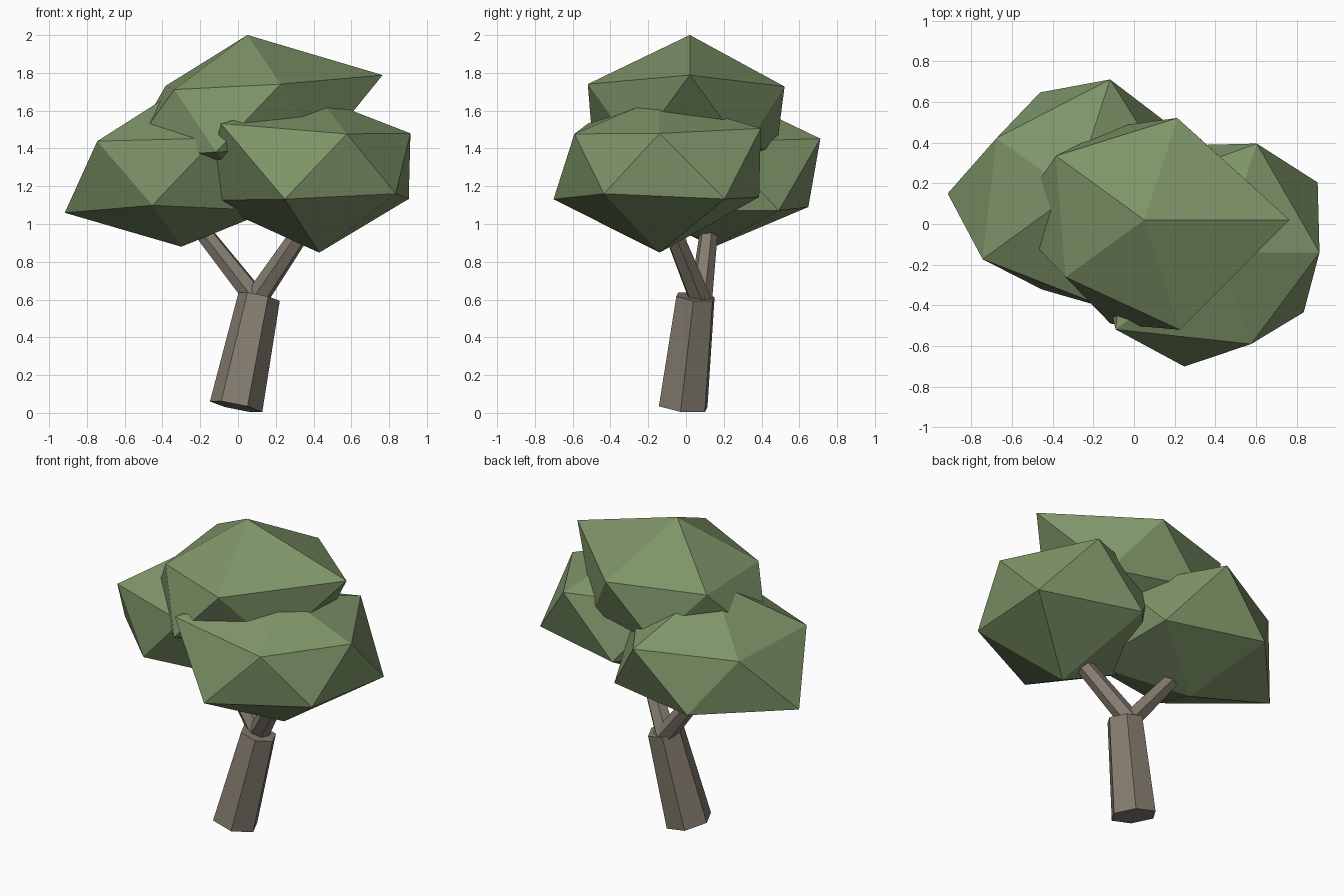
import bpy, bmesh, math
from mathutils import Vector

if "Cube" in bpy.data.objects:
    bpy.data.objects.remove(bpy.data.objects["Cube"])


def material(name, rgb):
    m = bpy.data.materials.new(name)
    m.diffuse_color = (*rgb, 1)
    m.use_nodes = True
    m.node_tree.nodes["Principled BSDF"].inputs["Base Color"].default_value = m.diffuse_color
    return m


LEAF = material("leaf_green", (0.21, 0.30, 0.14))
BARK = material("bark_brown", (0.235, 0.205, 0.162))


def finish(name, bm, mat):
    bmesh.ops.recalc_face_normals(bm, faces=bm.faces)
    mesh = bpy.data.meshes.new(name)
    bm.to_mesh(mesh)
    bm.free()
    mesh.materials.append(mat)
    obj = bpy.data.objects.new(name, mesh)
    bpy.context.collection.objects.link(obj)
    return obj


def limb(name, start, end, r1, r2, turn, sides=6):
    """Tapered, leaning prism with its end caps square to the axis."""
    start, end = Vector(start), Vector(end)
    axis = end - start
    tilt = Vector((0, 0, 1)).rotation_difference(axis.normalized())
    bm = bmesh.new()
    rings = []
    for centre, r in ((start, r1), (end, r2)):
        ring = []
        for i in range(sides):
            a = math.radians(turn) + math.tau * i / sides
            ring.append(bm.verts.new(centre + tilt @ Vector((r * math.cos(a), r * math.sin(a), 0))))
        rings.append(ring)
        bm.faces.new(ring)
    low, high = rings
    for i in range(sides):
        j = (i + 1) % sides
        bm.faces.new((low[i], low[j], high[j], high[i]))
    return finish(name, bm, BARK)


def clump(name, centre, bottom, lower, upper, top, squash=0.65):
    """Icosahedron with its own reach per corner, flattened in height.
    Corners run bottom, lower ring, upper ring, top, each ring anticlockwise."""
    bm = bmesh.new()
    bmesh.ops.create_icosphere(bm, subdivisions=1, radius=1)

    def order(v):
        if abs(v.co.z) > 0.9:
            return (round(v.co.z, 1), 0)
        return (round(v.co.z, 1), round(math.degrees(math.atan2(v.co.y, v.co.x))) % 360)

    reach = [bottom, *lower, *upper, top]
    for v, r in zip(sorted(bm.verts, key=order), reach):
        d = v.co.normalized() * r
        v.co = Vector(centre) + Vector((d.x, d.y, d.z * squash))
    return finish(name, bm, LEAF)


# Trunk and its two branches
limb("trunk", (-0.01, -0.015, 0.033), (0.112, 0.05, 0.615), 0.142, 0.112, -5)
limb("left_branch", (0.12, 0.075, 0.57), (-0.25, 0.13, 1.04), 0.062, 0.046, 20)
limb("right_branch", (0.08, 0.085, 0.58), (0.37, -0.09, 1.01), 0.064, 0.05, 10)

# Three overlapping leaf clumps
clump("top_leaves", (0.05, 0.02, 1.556), 0.6,
      (0.55, 0.54, 0.73, 0.60, 0.55), (0.80, 0.59, 0.60, 0.535, 0.635), 0.684)
clump("left_leaves", (-0.30, 0.15, 1.26), 0.585,
      (0.65, 0.585, 0.69, 0.555, 0.65), (0.60, 0.66, 0.52, 0.615, 0.67), 0.71)
clump("right_leaves", (0.43, -0.14, 1.323), 0.73,
      (0.655, 0.62, 0.68, 0.66, 0.56), (0.54, 0.63, 0.60, 0.72, 0.53), 0.53)
